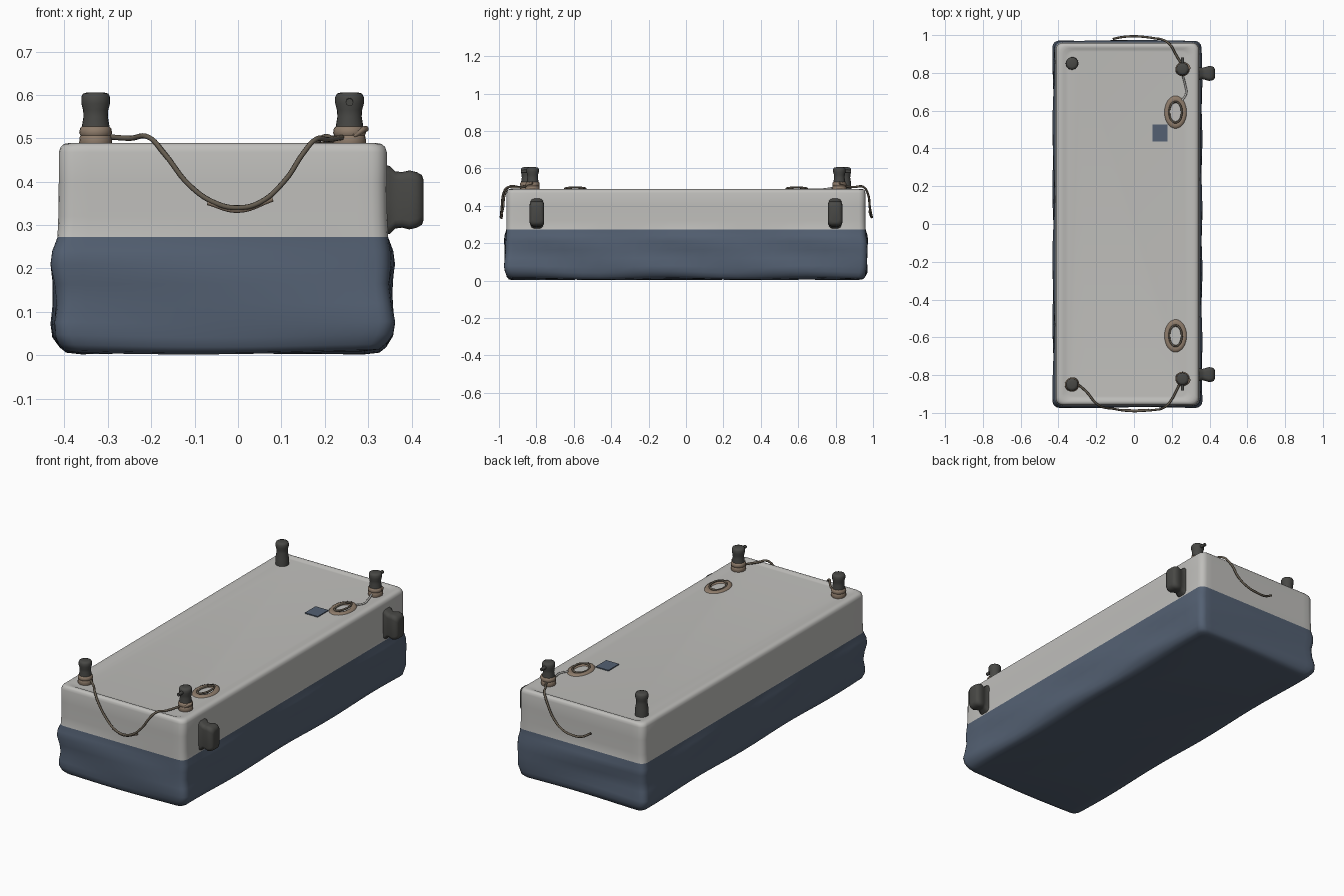
import bpy, bmesh, math
from mathutils import Vector

if "Cube" in bpy.data.objects:
    bpy.data.objects.remove(bpy.data.objects["Cube"])


def mat(name, rgb):
    m = bpy.data.materials.new(name)
    m.diffuse_color = (*rgb, 1)
    m.use_nodes = True
    m.node_tree.nodes["Principled BSDF"].inputs["Base Color"].default_value = m.diffuse_color
    return m


DECK = mat("pale grey", (0.52, 0.515, 0.495))
HULL = mat("slate blue", (0.088, 0.118, 0.17))
DARK = mat("dark grey", (0.065, 0.065, 0.06))
TAN = mat("tan rope", (0.27, 0.2, 0.145))
ROPE = mat("weathered rope", (0.13, 0.108, 0.08))


def loft(name, rings, mats, rule=None, angle=50):
    """Skin a list of equal-length point rings and cap both ends."""
    bm = bmesh.new()
    rv = [[bm.verts.new(p) for p in r] for r in rings]
    n = len(rv[0])
    for a, b in zip(rv, rv[1:]):
        for i in range(n):
            bm.faces.new((a[i], a[(i + 1) % n], b[(i + 1) % n], b[i]))
    bm.faces.new(rv[0][::-1])
    bm.faces.new(rv[-1])
    bmesh.ops.recalc_face_normals(bm, faces=bm.faces[:])
    if rule:
        for f in bm.faces:
            f.material_index = rule(f.calc_center_median())
    me = bpy.data.meshes.new(name)
    bm.to_mesh(me)
    bm.free()
    for m in mats:
        me.materials.append(m)
    ob = bpy.data.objects.new(name, me)
    bpy.context.collection.objects.link(ob)
    bpy.ops.object.select_all(action='DESELECT')
    ob.select_set(True)
    bpy.context.view_layer.objects.active = ob
    bpy.ops.object.shade_smooth_by_angle(angle=math.radians(angle))
    return ob


def rounded_rect(hx, hy, r, side=1, arc=4):
    """Counter-clockwise outline with subdivided straight sides."""
    pts = []
    corners = [(1, 1, 0), (-1, 1, 90), (-1, -1, 180), (1, -1, 270)]
    for sx, sy, a0 in corners:
        for k in range(arc + 1):
            a = math.radians(a0 + 90 * k / arc)
            pts.append((sx * (hx - r) + r * math.cos(a), sy * (hy - r) + r * math.sin(a)))
    out = []
    for i, p in enumerate(pts):
        out.append(p)
        if i % (arc + 1) == arc:
            q = pts[(i + 1) % len(pts)]
            for k in range(1, side):
                t = k / side
                out.append((p[0] + (q[0] - p[0]) * t, p[1] + (q[1] - p[1]) * t))
    return out


# Body: soft wavy hull below, crisp deck block with a shallow recessed top
CX, HX, HY = -0.035, 0.381, 0.961
profile = [(-0.055, 0.006), (-0.02, 0.01), (-0.004, 0.023), (0.007, 0.045), (0.011, 0.075),
           (0.006, 0.12), (0.006, 0.165), (0.011, 0.21), (0.007, 0.24), (0.0, 0.272),
           (-0.002, 0.32), (-0.003, 0.40), (-0.003, 0.468), (-0.007, 0.48), (-0.015, 0.487),
           (-0.027, 0.489), (-0.042, 0.488), (-0.055, 0.483), (-0.07, 0.482)]
rings = []
for off, z in profile:
    ring = []
    for x, y in rounded_rect(HX + off, HY + off * 0.7, 0.035, 20):
        wob = 0.005 * math.sin(9 * y + 5 * x + 25 * z) if 0.03 < z < 0.25 else 0
        dz = 0.004 * math.sin(8 * y + 6 * x) if z < 0.1 else 0
        d = Vector((x / HX, y / HY))
        ring.append((CX + x + wob * d.x, y + wob * d.y, z + dz))
    rings.append(ring)
loft("barge_body", rings, [DECK, HULL], lambda c: 1 if c.z < 0.271 else 0)


def lathe(name, cx, cy, prof, material, n=20):
    return loft(name, [[(cx + r * math.cos(2 * math.pi * i / n), cy + r * math.sin(2 * math.pi * i / n), z)
                        for i in range(n)] for r, z in prof], [material])


def tube(name, pts, radius, material, cyclic=False):
    cu = bpy.data.curves.new(name, 'CURVE')
    cu.dimensions = '3D'
    cu.bevel_depth = radius
    cu.bevel_resolution = 2
    cu.resolution_u = 6
    cu.use_fill_caps = True
    s = cu.splines.new('BEZIER')
    s.bezier_points.add(len(pts) - 1)
    for b, p in zip(s.bezier_points, pts):
        b.co = p
        b.handle_left_type = b.handle_right_type = 'AUTO'
    s.use_cyclic_u = cyclic
    cu.materials.append(material)
    ob = bpy.data.objects.new(name, cu)
    bpy.context.collection.objects.link(ob)
    return ob


# Mooring posts, with rope wraps at the base of three of them
post = [(0.034, 0.475), (0.033, 0.52), (0.028, 0.55), (0.029, 0.565), (0.033, 0.58),
        (0.033, 0.595), (0.029, 0.603), (0.018, 0.606)]
wrap = [(0.034, 0.475), (0.038, 0.49), (0.037, 0.503), (0.035, 0.506), (0.038, 0.512),
        (0.036, 0.523), (0.031, 0.528)]
for sy, end in ((-1, "front"), (1, "back")):
    for x, y, side in ((-0.328, 0.85, "left"), (0.257, 0.82, "right")):
        lathe(f"{end}_{side}_post", x, sy * y, post, DARK)
        if (end, side) != ("back", "left"):
            lathe(f"{end}_{side}_rope_wrap", x, sy * y, wrap, TAN)
    # Short peg on the outer face of the right posts
    tube(f"{end}_peg", [(0.257, sy * 0.83, 0.585), (0.257, sy * 0.882, 0.583)], 0.009, DARK)
    tube(f"{end}_rope_knot", [(0.265, sy * 0.85, 0.505), (0.285, sy * 0.84, 0.518),
                              (0.295, sy * 0.82, 0.522)], 0.007, TAN)

    # Fender: flared neck and rounded pad on the right wall
    sections = [(0.335, 0.036, 0.082), (0.35, 0.033, 0.078), (0.362, 0.03, 0.066), (0.378, 0.034, 0.064),
                (0.395, 0.039, 0.068), (0.412, 0.038, 0.064), (0.424, 0.032, 0.057), (0.428, 0.022, 0.045)]
    loft(f"{end}_fender", [[(x, sy * 0.797 + p, 0.358 + q)
                            for p, q in rounded_rect(hy, hz, 0.02, 2)] for x, hy, hz in sections], [DARK])

    # Rope coil lying on the deck: flat mat with a raised loop
    ccx, ccy = 0.22, sy * 0.592
    n = 28
    oval = [(math.cos(2 * math.pi * i / n), math.sin(2 * math.pi * i / n)) for i in range(n)]
    bm = bmesh.new()
    loops = [[bm.verts.new((ccx + rx * c, ccy + ry * s, z)) for c, s in oval]
             for rx, ry, z in ((0.06, 0.088, 0.480), (0.056, 0.083, 0.487), (0.045, 0.068, 0.490),
                               (0.034, 0.052, 0.487), (0.03, 0.047, 0.480))]
    for a, b in zip(loops, loops[1:]):
        for i in range(n):
            j = (i + 1) % n
            bm.faces.new((a[i], a[j], b[j], b[i])).smooth = True
    me = bpy.data.meshes.new("coil")
    bm.to_mesh(me)
    bm.free()
    me.materials.append(TAN)
    bpy.context.collection.objects.link(bpy.data.objects.new(f"{end}_rope_coil", me))
    tube(f"{end}_coil_loop", [(ccx + 0.033 * c, ccy + 0.055 * s, 0.492 + 0.006 * c)
                              for c, s in oval[::3]], 0.005, ROPE, True)

# Loose tail from the rear post to its coil
tube("back_rope_tail", [(0.257, 0.79, 0.497), (0.27, 0.74, 0.489), (0.276, 0.69, 0.487),
                        (0.255, 0.655, 0.488)], 0.005, DECK)

# Hanging ropes at each end
tube("front_hanging_rope",
     [(-0.295, -0.85, 0.503), (-0.25, -0.89, 0.5), (-0.205, -0.945, 0.502), (-0.17, -0.968, 0.465),
      (-0.11, -0.978, 0.39), (-0.05, -0.988, 0.35), (0, -0.991, 0.34), (0.05, -0.989, 0.352),
      (0.11, -0.984, 0.405), (0.15, -0.976, 0.465), (0.18, -0.955, 0.498), (0.205, -0.92, 0.497),
      (0.24, -0.85, 0.502)], 0.006, ROPE)
tube("back_hanging_rope",
     [(0.25, 0.85, 0.502), (0.22, 0.9, 0.5), (0.195, 0.945, 0.502), (0.16, 0.972, 0.465),
      (0.11, 0.983, 0.39), (0.05, 0.991, 0.35), (0, 0.994, 0.34), (-0.06, 0.99, 0.343),
      (-0.11, 0.98, 0.37)], 0.006, ROPE)
# Frayed underside at the sag of the front rope
tube("front_rope_fray", [(-0.07, -0.984, 0.352), (0, -0.987, 0.334), (0.08, -0.984, 0.36)], 0.006, TAN)

# Blue patch on the deck
bpy.ops.mesh.primitive_cube_add(size=1, location=(0.138, 0.482, 0.484))
patch = bpy.context.object
patch.name = "deck_patch"
patch.scale = (0.078, 0.092, 0.006)
patch.data.materials.append(HULL)
